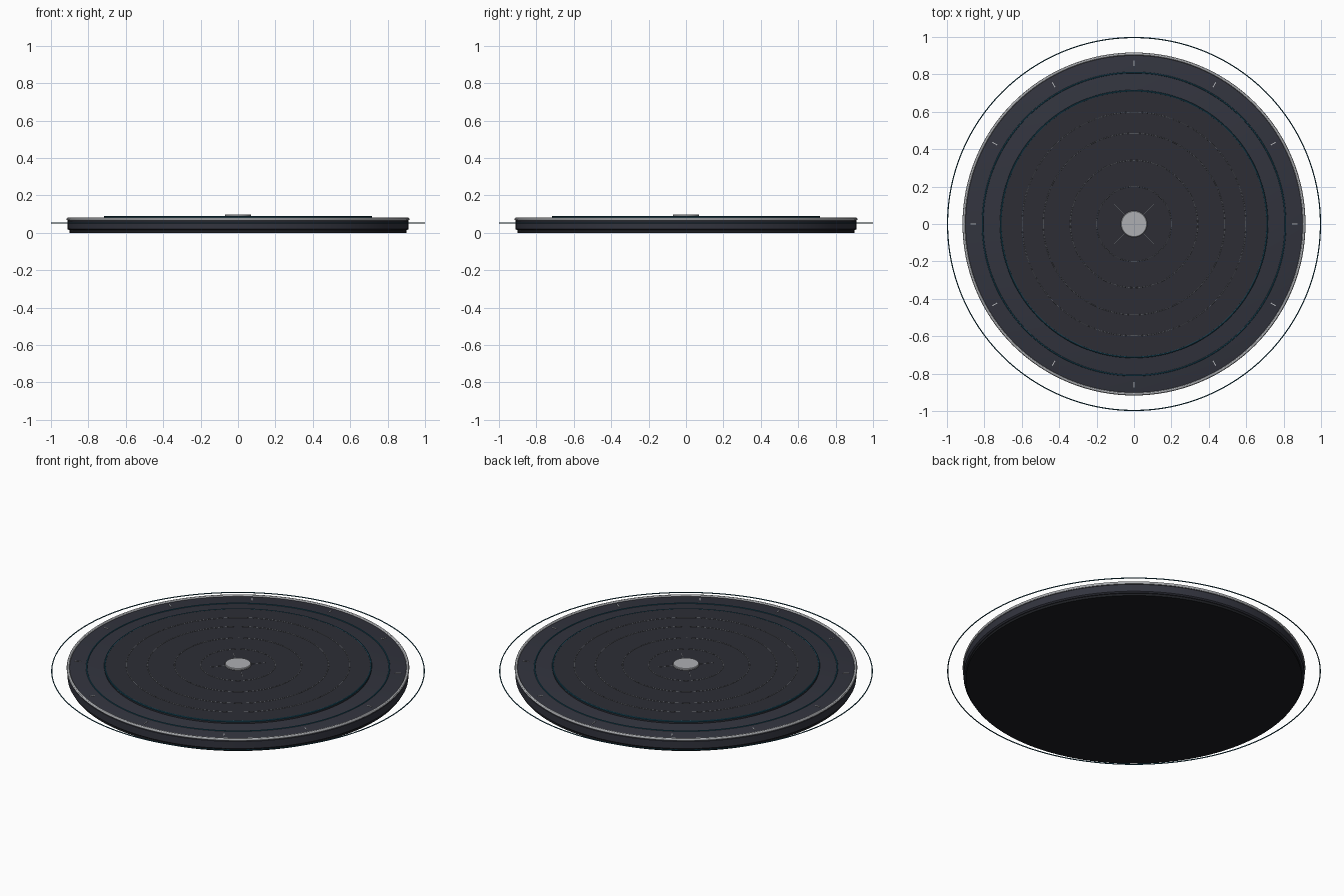
import bpy
from math import radians, cos, sin, tau

if "Cube" in bpy.data.objects:
    bpy.data.objects.remove(bpy.data.objects["Cube"])

SEG = 128


def mat(name, r, g, b):
    m = bpy.data.materials.new(name)
    m.diffuse_color = (r, g, b, 1)
    m.use_nodes = True
    m.node_tree.nodes["Principled BSDF"].inputs["Base Color"].default_value = m.diffuse_color
    return m


dark = mat("dark", 0.012, 0.013, 0.016)
slate = mat("slate", 0.032, 0.034, 0.048)
plate = mat("plate", 0.026, 0.027, 0.036)
silver = mat("silver", 0.42, 0.43, 0.45)
grey = mat("grey", 0.15, 0.16, 0.17)
teal = mat("teal", 0.01, 0.07, 0.11)


def finish(ob, material):
    ob.data.materials.append(material)
    bpy.ops.object.select_all(action='DESELECT')
    ob.select_set(True)
    bpy.context.view_layer.objects.active = ob
    bpy.ops.object.shade_smooth_by_angle(angle=radians(30))


def lathe(name, profile, material):
    """Solid of revolution: (radius, z) points from bottom to top, capped."""
    n = len(profile)
    verts = [(r * cos(tau * i / SEG), r * sin(tau * i / SEG), z)
             for r, z in profile for i in range(SEG)]
    faces = [(k * SEG + i, k * SEG + (i + 1) % SEG,
              (k + 1) * SEG + (i + 1) % SEG, (k + 1) * SEG + i)
             for k in range(n - 1) for i in range(SEG)]
    faces.append(tuple(reversed(range(SEG))))
    faces.append(tuple(range((n - 1) * SEG, n * SEG)))
    me = bpy.data.meshes.new(name)
    me.from_pydata(verts, [], faces)
    ob = bpy.data.objects.new(name, me)
    bpy.context.collection.objects.link(ob)
    finish(ob, material)


def ring(name, radius, thickness, z, material, sides=8):
    bpy.ops.mesh.primitive_torus_add(
        major_radius=radius, minor_radius=thickness, location=(0, 0, z),
        major_segments=SEG, minor_segments=sides)
    ob = bpy.context.object
    ob.name = name
    finish(ob, material)


def bar(name, radius, angle, size, z, material):
    bpy.ops.mesh.primitive_cube_add(
        size=1, location=(radius * cos(angle), radius * sin(angle), z),
        rotation=(0, 0, angle))
    ob = bpy.context.object
    ob.name = name
    ob.scale = size
    ob.data.materials.append(material)


# Stacked discs: foot, body with chamfers, raised plate and hub
lathe("foot", [(0.90, 0), (0.90, 0.02)], dark)
lathe("body", [(0.904, 0.014), (0.912, 0.02), (0.912, 0.062),
               (0.904, 0.072), (0.895, 0.075)], slate)
lathe("raised_plate", [(0.715, 0.07), (0.715, 0.086), (0.711, 0.089)], plate)
lathe("hub", [(0.07, 0.085), (0.07, 0.096), (0.067, 0.099)], silver)

# Rim and trim rings
ring("rim", 0.909, 0.008, 0.073, silver, 12)
ring("outer_halo", 0.997, 0.003, 0.052, teal)
ring("deck_ring", 0.81, 0.004, 0.075, teal)
ring("plate_edge_ring", 0.712, 0.005, 0.086, teal)
for r in (0.20, 0.34, 0.485, 0.598):
    ring("groove_ring", r, 0.0015, 0.0892, grey)

# Hour ticks around the deck
for i in range(12):
    bar("tick", 0.86, tau * i / 12, (0.03, 0.005, 0.003), 0.0755, silver)

# Diagonal marks around the hub
for i in range(4):
    bar("hub_mark", 0.105, tau * (i + 0.5) / 4, (0.09, 0.002, 0.002), 0.0892, grey)
